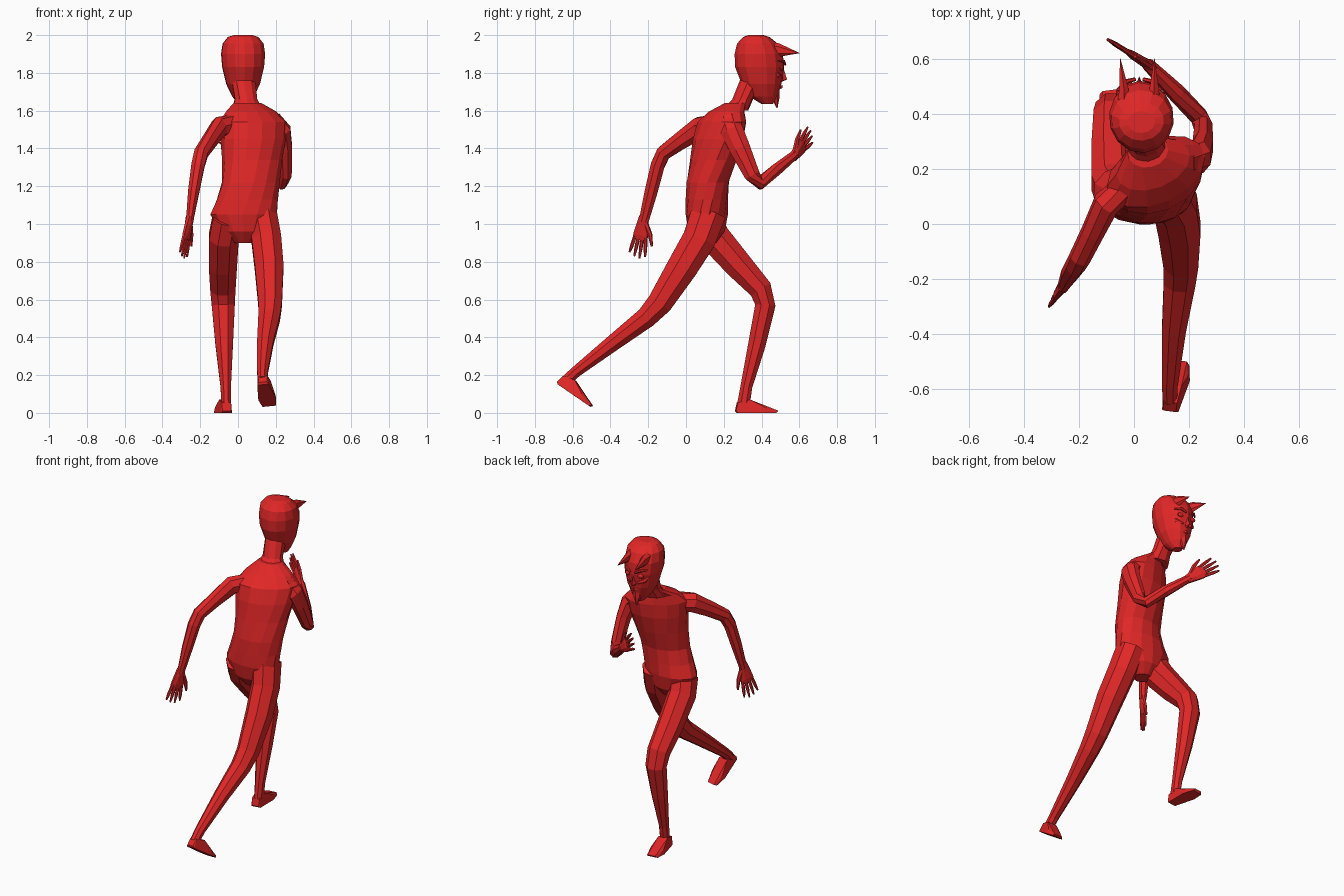
import bpy, bmesh, math
from mathutils import Vector, Matrix

red = bpy.data.materials.new("red")
red.diffuse_color = (0.75, 0.02, 0.02, 1)
V = Vector


def finish(name, bm):
    bmesh.ops.recalc_face_normals(bm, faces=bm.faces[:])
    me = bpy.data.meshes.new(name)
    bm.to_mesh(me)
    bm.free()
    me.materials.append(red)
    ob = bpy.data.objects.new(name, me)
    bpy.context.collection.objects.link(ob)
    return ob


def skin(name, rings):
    """Join equal-sized rings of points and cap both ends."""
    bm = bmesh.new()
    loops = [[bm.verts.new(p) for p in r] for r in rings]
    n = len(loops[0])
    for a, b in zip(loops, loops[1:]):
        for i in range(n):
            j = (i + 1) % n
            bm.faces.new((a[i], a[j], b[j], b[i]))
    bm.faces.new(loops[0][::-1])
    bm.faces.new(loops[-1])
    return finish(name, bm)


def oval(c, u, v, n):
    return [V(c) + u * math.cos((i + .5) * math.tau / n) + v * math.sin((i + .5) * math.tau / n)
            for i in range(n)]


def stack(name, rows, n=12):
    """Horizontal oval sections: x, y, z, half width, half depth, yaw."""
    rings = []
    for x, y, z, rx, ry, yaw in rows:
        a = math.radians(yaw)
        rings.append(oval((x, y, z), V((math.cos(a), math.sin(a), 0)) * rx,
                          V((-math.sin(a), math.cos(a), 0)) * ry, n))
    return skin(name, rings)


def tube(name, pts, ref=(1, 0, 0), n=8):
    """Limb along points x, y, z, half size along ref, half size across."""
    P = [V(p[:3]) for p in pts]
    rings = []
    for i, p in enumerate(pts):
        t = (P[min(i + 1, len(P) - 1)] - P[max(i - 1, 0)]).normalized()
        u = V(ref)
        u = (u - t * u.dot(t)).normalized()
        rings.append(oval(P[i], u * p[3], t.cross(u) * p[4], n))
    return skin(name, rings)


def hull(name, pts):
    bm = bmesh.new()
    for p in pts:
        bm.verts.new(p)
    bmesh.ops.convex_hull(bm, input=bm.verts[:])
    return finish(name, bm)


# torso and neck, twisted so the right shoulder leads
stack("torso", [
    (.03, .11, .90, .05, .05, 0), (.03, .11, .96, .125, .095, 0),
    (.03, .11, 1.05, .18, .112, -4), (.05, .11, 1.13, .165, .112, 2),
    (.068, .115, 1.22, .155, .113, 8), (.075, .145, 1.34, .162, .12, 16),
    (.08, .17, 1.45, .18, .125, 22), (.08, .19, 1.54, .19, .115, 25),
    (.07, .215, 1.595, .14, .085, 22), (.05, .265, 1.64, .075, .06, 12)], 14)
stack("neck", [(.05, .26, 1.60, .085, .07, 10), (.042, .30, 1.66, .062, .055, 5),
               (.03, .35, 1.76, .065, .065, 0)], 10)

# legs
tube("front_leg", [
    (-.055, .10, 1.03, .085, .09), (-.075, .15, .93, .085, .09), (-.08, .28, .78, .08, .08),
    (-.08, .395, .655, .072, .066), (-.078, .42, .57, .066, .058), (-.073, .375, .36, .05, .05),
    (-.065, .32, .14, .03, .034), (-.062, .305, .05, .028, .036)])
tube("back_leg", [
    (.125, .12, 1.06, .085, .10), (.15, .07, .92, .085, .095), (.165, -.02, .77, .082, .088),
    (.17, -.14, .58, .068, .072), (.165, -.21, .505, .062, .06), (.145, -.38, .375, .047, .047),
    (.13, -.58, .22, .031, .032), (.13, -.635, .17, .028, .032)])


# feet: heel, arch and toe block in a local frame
def foot(name, heel, toe, up):
    f = V(toe) - V(heel)
    f.normalize()
    s = f.cross(V(up)).normalized()
    u = s.cross(f)
    local = [(0, .022, .01), (.01, .03, 0), (.01, .025, .055), (.075, .03, .07),
             (.15, .048, 0), (.15, .042, .03), (.215, .036, 0), (.225, .025, .012)]
    hull(name, [V(heel) + f * a + s * k * b + u * c for a, b, c in local for k in (-1, 1)])


foot("front_foot", (-.06, .262, 0), (-.09, .485, 0), (0, 0, 1))
foot("back_foot", (.13, -.685, .155), (.168, -.50, .028), (0, .58, .8))


# hands: palm, four spread fingers and a thumb
def hand(name, wrist, d, w):
    o, d = V(wrist), V(d).normalized()
    w = V(w)
    w = (w - d * w.dot(d)).normalized()

    def at(a, b, *size):
        return tuple(o + d * a + w * b) + size
    tube(name + "_palm", [at(-.02, 0, .026, .022), at(.03, 0, .036, .018),
                          at(.08, 0, .045, .016), at(.105, 0, .042, .011)], w)
    for i, length in enumerate((.185, .20, .205, .19)):
        b = (i - 1.5) * .021
        tube(f"{name}_finger_{i + 1}", [at(.09, b, .010, .010), at(.15, b * 1.3, .010, .009),
                                        at(length, b * 1.5, .005, .005)], w, 6)
    tube(name + "_thumb", [at(.02, .02, .016, .013), at(.07, .055, .013, .011),
                           at(.125, .075, .006, .006)], w, 6)


# arms
tube("back_arm", [
    (-.03, .13, 1.52, .05, .06), (-.10, .075, 1.51, .05, .062), (-.15, -.03, 1.44, .043, .05),
    (-.195, -.12, 1.375, .04, .042), (-.212, -.15, 1.31, .038, .04),
    (-.235, -.185, 1.17, .032, .037), (-.257, -.225, 1.01, .02, .028)])
hand("back_hand", (-.257, -.226, 1.02), (-.035, -.035, -.2), (.4, .85, -.2))
tube("front_arm", [
    (.18, .23, 1.54, .06, .06), (.235, .245, 1.49, .05, .065), (.25, .285, 1.40, .04, .06),
    (.252, .35, 1.26, .035, .045), (.235, .39, 1.215, .035, .035),
    (.155, .475, 1.285, .034, .034), (.05, .58, 1.37, .023, .025)])
hand("front_hand", (.055, .575, 1.365), (-.70, .44, .57), (.48, -.30, .83))

# head
X = .027
stack("head", [
    (X, .43, 1.635, .028, .03, 4), (X, .41, 1.675, .058, .075, 4), (X, .40, 1.74, .09, .105, 4),
    (X, .39, 1.83, .112, .13, 4), (X, .385, 1.90, .118, .128, 4),
    (X, .378, 1.955, .11, .108, 4), (X, .372, 1.99, .082, .07, 4), (X, .37, 2.0, .05, .04, 4)], 14)

# horns and eyes, one pair each
for side, k in (("left", -1), ("right", 1)):
    hx = .018 + k * .055
    tube(side + "_horn", [(hx, .44, 1.925, .026, .042), (hx, .49, 1.92, .019, .036),
                          (.012 + k * .062, .60, 1.905, .001, .001)], n=6)
    ex = X - .008 + k * .045
    bm = bmesh.new()
    bmesh.ops.create_uvsphere(bm, u_segments=10, v_segments=6, radius=1,
                              matrix=Matrix.Translation((ex, .505, 1.825))
                              @ Matrix.Diagonal((.022, .012, .014, 1)))
    finish(side + "_eye", bm)
    tube(side + "_brow", [(ex - k * .03, .525, 1.845, .007, .007),
                          (ex, .517, 1.862, .009, .009),
                          (ex + k * .035, .485, 1.865, .005, .005)], (0, 0, 1), 6)
    tube(side + "_cheek", [(ex - k * .02, .508, 1.775, .008, .008),
                           (ex + k * .015, .485, 1.79, .014, .012),
                           (ex + k * .035, .465, 1.815, .006, .006)], (0, 0, 1), 6)

# nose, lips and pointed beard
C = X - .008
hull("nose", [(C, .51, 1.845), (C - .02, .49, 1.76), (C + .02, .49, 1.76),
              (C, .535, 1.765), (C, .50, 1.75)])
hull("lips", [(C - .035, .475, 1.725), (C + .035, .475, 1.725), (C, .51, 1.735),
              (C, .512, 1.72), (C, .48, 1.71)])
tube("beard", [(C, .465, 1.71, .03, .03), (C, .475, 1.665, .022, .02),
               (C, .482, 1.615, .003, .003)], n=6)
